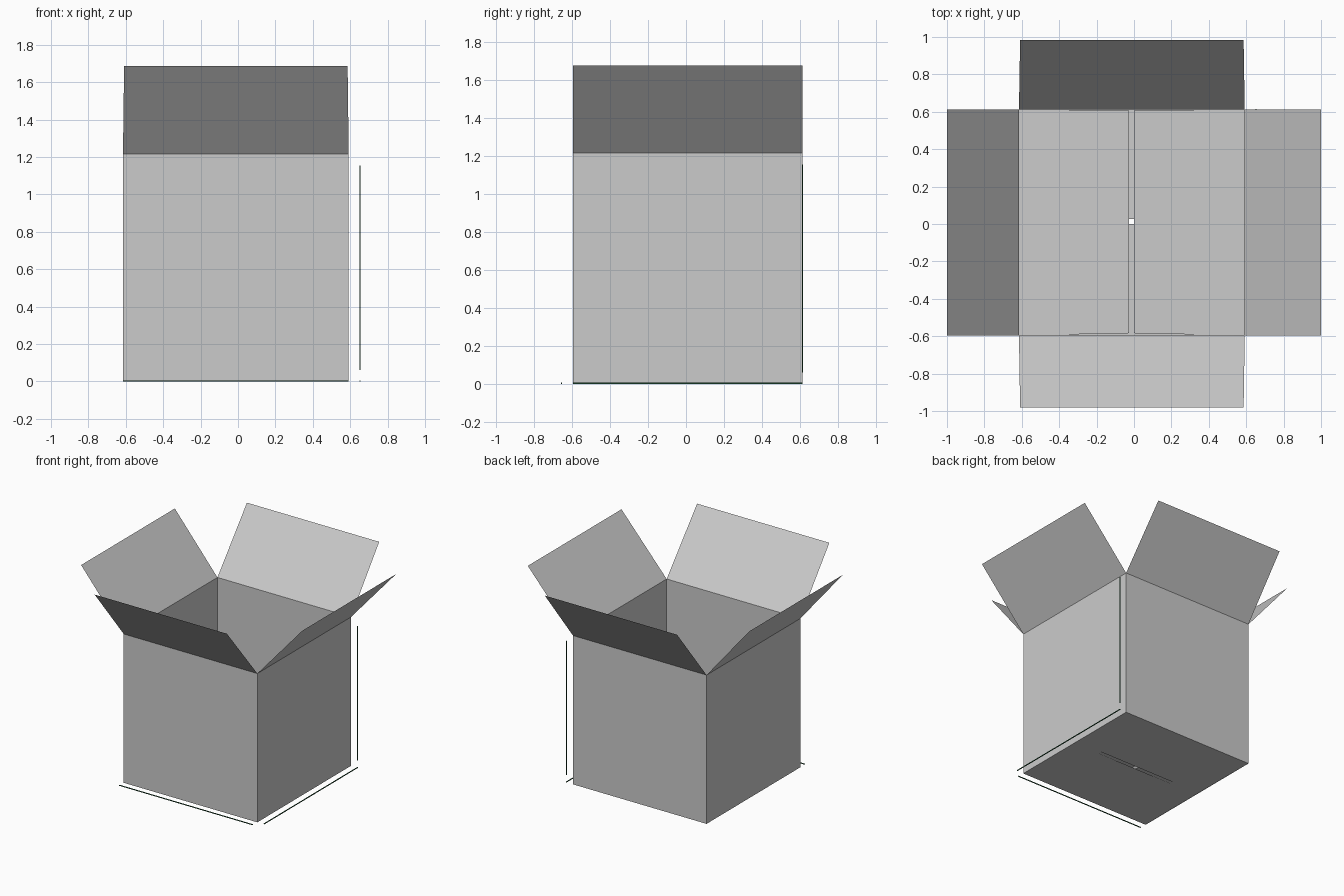
import bpy

if "Cube" in bpy.data.objects:
    bpy.data.objects.remove(bpy.data.objects["Cube"])

def material(name, rgb):
    m = bpy.data.materials.new(name)
    m.diffuse_color = (*rgb, 1)
    m.use_nodes = True
    m.node_tree.nodes["Principled BSDF"].inputs["Base Color"].default_value = m.diffuse_color
    return m

GREY = material("card grey", (0.6, 0.6, 0.6))
GREEN = material("dark green", (0.015, 0.09, 0.035))

X0, X1, Y0, Y1, H = -0.615, 0.592, -0.596, 0.613, 1.215

def sheet(name, verts, faces, mat=GREY):
    me = bpy.data.meshes.new(name)
    me.from_pydata(verts, [], faces)
    me.materials.append(mat)
    ob = bpy.data.objects.new(name, me)
    bpy.context.collection.objects.link(ob)
    return ob

def quad(name, *pts):
    return sheet(name, pts, [(0, 1, 2, 3)])

def rod(name, lo, hi):
    bpy.ops.mesh.primitive_cube_add(size=1, location=[(a + b) / 2 for a, b in zip(lo, hi)])
    ob = bpy.context.object
    ob.name = name
    ob.scale = [b - a for a, b in zip(lo, hi)]
    ob.data.materials.append(GREEN)

# four thin card walls
corners = [(X0, Y0), (X1, Y0), (X1, Y1), (X0, Y1)]
sheet("walls", [(x, y, z) for z in (0, H) for x, y in corners],
      [(i, (i + 1) % 4, (i + 1) % 4 + 4, i + 4) for i in range(4)])

# open top flaps, leaning outward
T = 0.006
quad("front_flap", (X0, Y0, H), (X1, Y0, H), (X1 - T, -0.98, 1.685), (X0 + T, -0.98, 1.685))
quad("back_flap", (X1, Y1, H), (X0, Y1, H), (X0 + T, 0.985, 1.685), (X1 - T, 0.985, 1.685))
quad("left_flap", (X0, Y1, H), (X0, Y0, H), (-1, Y0, 1.675), (-1, Y1, 1.675))
quad("right_flap", (X1, Y0, H), (X1, Y1, H), (1, Y1, 1.675), (1, Y0, 1.675))

# closed bottom: outer pair meets along x, inner pair meets along y
quad("bottom_front_flap", (X0, Y0, 0), (X0 + T, 0.0, 0.002), (X1 - T, 0.0, 0.002), (X1, Y0, 0))
quad("bottom_back_flap", (X0, Y1, 0), (X1, Y1, 0), (X1 - T, 0.028, 0.002), (X0 + T, 0.028, 0.002))
quad("bottom_left_flap", (X0, Y0, 0.003), (X0, Y1, 0.003), (-0.028, Y1 - T, 0.014), (-0.028, Y0 + 2 * T, 0.014))
quad("bottom_right_flap", (X1, Y0, 0.003), (0.0, Y0 + 2 * T, 0.014), (0.0, Y1 - T, 0.014), (X1, Y1, 0.003))

# thin measuring lines beside the box
R = 0.003
rod("height_line", (0.652 - R, Y1 - R, 0.06), (0.652 + R, Y1 + R, 1.155))
rod("depth_line", (0.652 - R, Y0, 0), (0.652 + R, Y1, 2 * R))
rod("width_line", (X0, -0.655 - R, 0), (X1, -0.655 + R, 2 * R))
